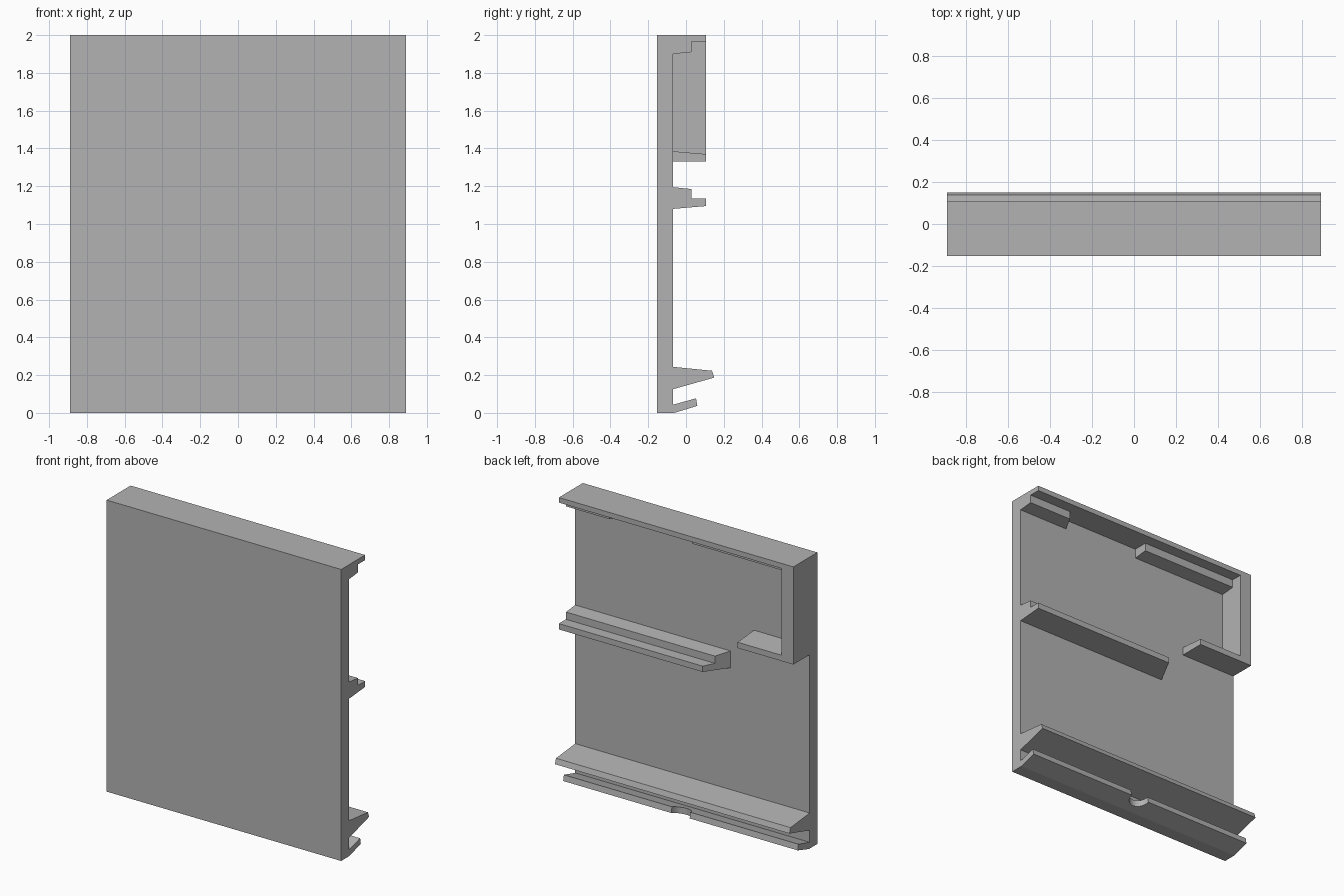
import bpy, bmesh

cube = bpy.data.objects.get("Cube")
if cube:
    bpy.data.objects.remove(cube, do_unlink=True)

grey = bpy.data.materials.new("plain_grey")
grey.use_nodes = True
grey.diffuse_color = (0.45, 0.45, 0.45, 1)
grey.node_tree.nodes["Principled BSDF"].inputs["Base Color"].default_value = (0.45, 0.45, 0.45, 1)

HALF = 0.89      # half width of the panel
BACK = -0.07     # rear face of the panel sheet
LIP = 0.107      # depth of the top ledge, frame and middle rail
STEP = 0.03      # depth of the small clips


def extrude(name, profile, x0, x1, skew=0.0):
    """Extrude a (y, z) profile along x; skew slants the x0 end as y grows."""
    bm = bmesh.new()
    start = [bm.verts.new((x0 + skew * (y - BACK), y, z)) for y, z in profile]
    end = [bm.verts.new((x1, y, z)) for y, z in profile]
    bm.faces.new(start)
    bm.faces.new(end[::-1])
    n = len(profile)
    for i in range(n):
        j = (i + 1) % n
        bm.faces.new((start[i], end[i], end[j], start[j]))
    bmesh.ops.recalc_face_normals(bm, faces=bm.faces)
    mesh = bpy.data.meshes.new(name)
    bm.to_mesh(mesh)
    bm.free()
    mesh.materials.append(grey)
    obj = bpy.data.objects.new(name, mesh)
    bpy.context.collection.objects.link(obj)
    return obj


# Panel with top ledge, lower rail and bottom lip as one section
panel = extrude("panel", [
    (-0.153, 0), (-0.062, 0), (0.06, 0.037), (0.053, 0.077), (BACK, 0.043),
    (BACK, 0.125), (0.15, 0.187), (0.138, 0.223), (BACK, 0.244),
    (BACK, 1.965), (LIP, 1.965), (LIP, 2), (-0.153, 2)], -HALF, HALF)

# Round finger notch in the bottom lip
bpy.ops.mesh.primitive_cylinder_add(vertices=32, radius=0.07, depth=0.13, location=(0, 0.06, 0.045))
cutter = bpy.context.object
cutter.name = "notch_cutter"
cutter.hide_render = True
cutter.data.materials.append(grey)
cut = panel.modifiers.new("notch", "BOOLEAN")
cut.operation = "DIFFERENCE"
cut.solver = "EXACT"
cut.object = cutter
bpy.context.view_layer.objects.active = panel
bpy.ops.object.modifier_apply(modifier="notch")
bpy.data.objects.remove(cutter, do_unlink=True)

# Middle rail with slanted inner end
extrude("middle_rail", [
    (BACK, 1.08), (LIP, 1.095), (LIP, 1.135), (STEP, 1.135),
    (STEP, 1.185), (BACK, 1.195)], -0.29, HALF, skew=0.5)

# Upper side wall and its foot
extrude("side_wall", [(BACK, 1.33), (LIP, 1.33), (LIP, 1.965), (BACK, 1.965)], -HALF, -0.8)
extrude("wall_foot", [(BACK, 1.33), (LIP, 1.33), (LIP, 1.37), (BACK, 1.385)], -0.8, -0.467)

# Clips under the top ledge
clip = [(BACK, 1.9), (STEP, 1.91), (STEP, 1.965), (BACK, 1.965)]
extrude("short_clip", clip, 0.51, HALF, skew=0.5)
extrude("long_clip", clip, -0.8, -0.07)
